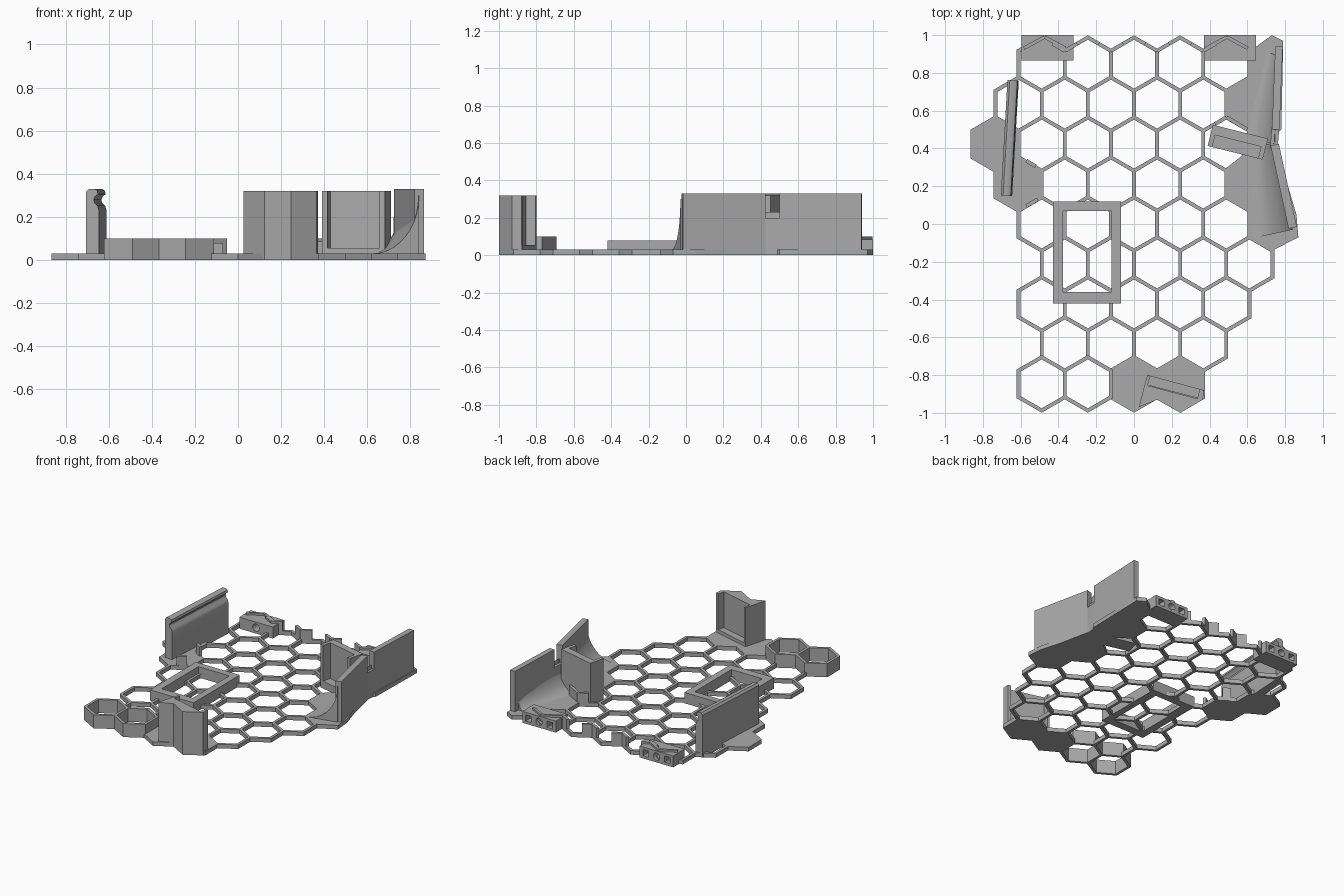
import bpy, bmesh, math
from mathutils import Vector

cube = bpy.data.objects.get("Cube")
if cube:
    bpy.data.objects.remove(cube, do_unlink=True)

grey = bpy.data.materials.new("plain_grey")
grey.use_nodes = True
grey.diffuse_color = (0.4, 0.4, 0.4, 1)
grey.node_tree.nodes["Principled BSDF"].inputs["Base Color"].default_value = (0.4, 0.4, 0.4, 1)

PITCH = 0.2443              # honeycomb cell spacing
ROW = PITCH * math.sqrt(3) / 2
FLOOR = 0.03                # honeycomb thickness
TAB = 0.1                   # height of low raised parts
WALL = 0.33                 # height of tall walls


def finish(name, bm, smooth=False):
    bmesh.ops.recalc_face_normals(bm, faces=bm.faces[:])
    mesh = bpy.data.meshes.new(name)
    bm.to_mesh(mesh)
    bm.free()
    mesh.materials.append(grey)
    ob = bpy.data.objects.new(name, mesh)
    bpy.context.collection.objects.link(ob)
    if smooth:
        bpy.ops.object.select_all(action='DESELECT')
        ob.select_set(True)
        bpy.context.view_layer.objects.active = ob
        bpy.ops.object.shade_smooth_by_angle(angle=math.radians(35))
    return ob


def add_loft(bm, a, b):
    """Solid between two matching loops of 3D points."""
    va, vb = [bm.verts.new(p) for p in a], [bm.verts.new(p) for p in b]
    n = len(va)
    for i in range(n):
        j = (i + 1) % n
        bm.faces.new((va[i], va[j], vb[j], vb[i]))
    bm.faces.new(va[::-1])
    bm.faces.new(vb)


def prism(name, pts, z0, z1):
    bm = bmesh.new()
    add_loft(bm, [(x, y, z0) for x, y in pts], [(x, y, z1) for x, y in pts])
    return finish(name, bm)


def add_ring(bm, outer, inner, z0, z1):
    """Upright frame between an outer and an inner outline."""
    loops = [[bm.verts.new((x, y, z)) for x, y in pts]
             for pts, z in ((outer, z0), (outer, z1), (inner, z1), (inner, z0))]
    n = len(outer)
    for k in range(4):
        a, b = loops[k], loops[(k + 1) % 4]
        for i in range(n):
            j = (i + 1) % n
            bm.faces.new((a[i], a[j], b[j], b[i]))


def hexagon(c, apothem):
    r = apothem / math.cos(math.pi / 6)
    return [(c[0] + r * math.sin(i * math.pi / 3), c[1] + r * math.cos(i * math.pi / 3))
            for i in range(6)]


def rect(x0, x1, y0, y1):
    return [(x0, y0), (x1, y0), (x1, y1), (x0, y1)]


def bar(name, p, q, width, z0, z1):
    """Straight upright plate from p to q."""
    p, q = Vector(p), Vector(q)
    d = (q - p).normalized()
    n = Vector((d.y, -d.x)) * width / 2
    return prism(name, [p + n, q + n, q - n, p - n], z0, z1)


def sweep(name, p, q, prof_p, prof_q):
    """Loft of (sideways, height) profiles from p to q; sideways is right of travel."""
    d = (Vector(q) - Vector(p)).normalized()
    bm = bmesh.new()
    add_loft(bm, *[[(e[0] + d.y * u, e[1] - d.x * u, z) for u, z in prof]
                   for e, prof in ((p, prof_p), (q, prof_q))])
    return finish(name, bm, True)


def centre(col, row):
    return col * PITCH, 4 * ROW - row * ROW


# Honeycomb floor: first and last open column of each row
spans = [(-2, 2), (-2.5, 1.5), (-2, 2), (-1.5, 1.5), (-2, 2),
         (-1.5, 2.5), (-2, 2), (-1.5, 1.5), (-2, -1)]
bm = bmesh.new()
for row, (first, last) in enumerate(spans):
    col = first
    while col <= last:
        c = centre(col, row)
        add_ring(bm, hexagon(c, PITCH / 2 + 0.01), hexagon(c, PITCH / 2 - 0.01),
                 0, TAB if row == 8 else FLOOR)
        col += 1
finish("honeycomb_floor", bm)

# Closed cells under the left wall and the front bracket
for name, col, row in (("left_pad_outer", -3, 2), ("left_pad_inner", -2.5, 3),
                       ("front_pad_a", 0, 8), ("front_pad_b", 1, 8)):
    prism(name, hexagon(centre(col, row), PITCH / 2 + 0.01), 0, FLOOR)

# Closed floor under the right walls
prism("right_floor", [(.73, 1), (.79, .97), (.78, .5), (.72, .45), (.75, .42), (.86, .05),
                      (.87, -.07), (.735, -.14), (.61, -.07), (.61, .07), (.48, .14),
                      (.48, .29), (.57, .36), (.61, .5), (.48, .56), (.48, .71),
                      (.6, .78), (.62, .92)], 0, FLOOR)

# Rectangular frame standing in the floor
bm = bmesh.new()
add_ring(bm, rect(-.43, -.07, -.42, .12), rect(-.375, -.12, -.36, .07), 0, 0.08)
finish("rectangular_frame", bm)

# Left wall with a rounded top and a finger groove on its inner side
lip = [(-.03, 0), (.03, 0), (.03, .23), (.024, .252), (.01, .265), (.006, .28),
       (.012, .295), (.026, .305), (.022, .322), (.008, WALL), (-.018, WALL), (-.03, .315)]
sweep("left_wall", (-.675, .15), (-.64, .76), lip, lip)

# Right walls, the low link between them and their curved feet
bar("right_wall_back", (.75, .5), (.768, .94), .04, 0, WALL)
bar("right_wall_front", (.745, .42), (.84, -.02), .045, 0, WALL)
bar("right_wall_link", (.74, .4), (.75, .52), .04, 0, .2)


def scoop(width, height, steps=10):
    arc = [(-width + width * math.sin(t), FLOOR + height * (1 - math.cos(t)))
           for t in (i * math.pi / 2 / steps for i in range(steps + 1))]
    return [(-width, 0)] + arc + [(0, 0)]


sweep("scoop_front", (.84, -.03), (.74, .43), scoop(.22, .27), scoop(.12, .2))
sweep("scoop_back", (.745, .43), (.765, .9), scoop(.16, .2), scoop(.06, .2))

# Front bracket: body follows the cell edges, pocket faces the middle
prism("front_bracket", [(.025, -.97), (.07, -.8), (.085, -.804), (.073, -.855), (.335, -.925),
                        (.348, -.874), (.37, -.88), (.365, -.93), (.245, -1), (.122, -.93)],
      0, .32)
prism("front_bracket_sill", [(.075, -.8), (.365, -.878), (.35, -.925), (.06, -.85)], 0, .055)

# Middle bracket: back plate, two sides and a sill, turned slightly
turn = math.radians(-14)


def turned(pts, c=(.55, .435)):
    return [(c[0] + x * math.cos(turn) - y * math.sin(turn),
             c[1] + x * math.sin(turn) + y * math.cos(turn)) for x, y in pts]


prism("middle_bracket", turned([(-.15, -.06), (-.125, -.06), (-.125, .005), (.125, .005),
                                (.125, -.06), (.15, -.06), (.15, .055), (-.15, .055)]), 0, .32)
prism("middle_bracket_sill", turned(rect(-.15, .15, -.06, .01)), 0, .055)

# Back connector blocks with a round and two square holes, and a chevron on top
for side, x0 in (("left", .37), ("right", -.595)):
    mid = x0 + .137
    block = prism(side + "_connector", rect(x0, x0 + .275, .865, 1), 0, .085)
    for k in (-1, 0, 1):
        r, n = (.027, 16) if k == 0 else (.032, 4)
        hole = [(mid + k * .088 + r * math.cos((i + .5) * math.tau / n),
                 .043 + r * math.sin((i + .5) * math.tau / n)) for i in range(n)]
        bm = bmesh.new()
        add_loft(bm, [(x, .8 if k == 0 else .95, z) for x, z in hole],
                 [(x, 1.1, z) for x, z in hole])
        cutter = finish(side + "_hole_cutter", bm)
        cutter.hide_render = True
        cutter.hide_viewport = True
        cutter.display_type = 'WIRE'
        cut = block.modifiers.new("hole", 'BOOLEAN')
        cut.object = cutter
        cut.solver = 'EXACT'
    for s in (-1, 1):
        bar(side + "_connector_ridge", (mid - .015, .99), (mid - .015 + s * .11, .93),
            .018, .08, TAB)

# Raised tabs along the back edge, on both sides of each valley
edge = PITCH / math.sqrt(3)
for k in (-1.5, -.5, .5, 1.5):
    vx, vy = k * PITCH, 4 * ROW + edge / 2
    for s in (-1, 1):
        bar("back_tab", (vx, vy), (vx + s * .065, vy + .0375), .02, 0, TAB)

# Raised tabs by the left pad and behind the middle bracket
for p, q in (((-.57, .335), (-.52, .305)), ((-.57, .095), (-.51, .13)),
             ((.43, .53), (.49, .565)), ((.49, .565), (.6, .5))):
    bar("floor_tab", p, q, .02, 0, TAB)
